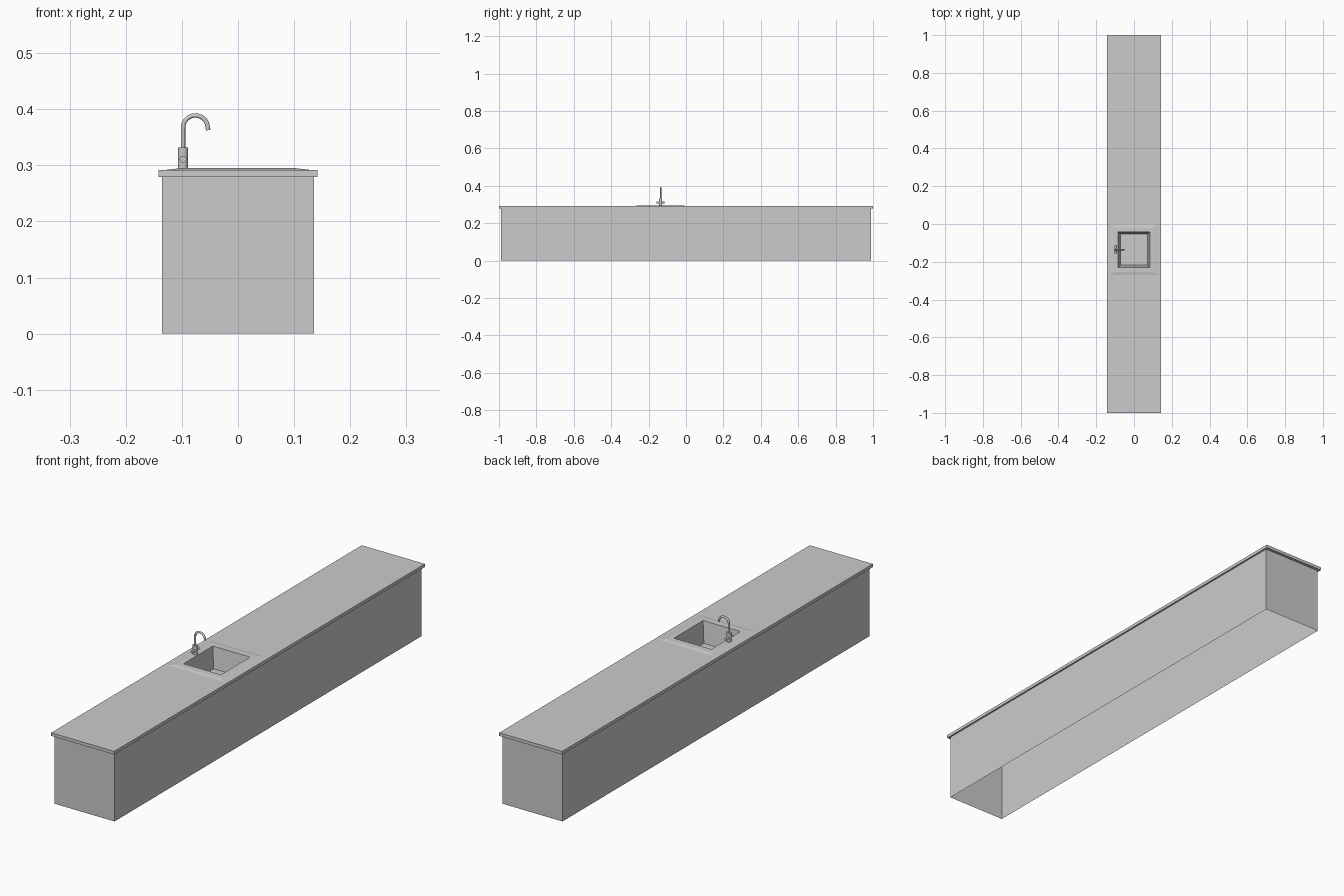
import bpy, bmesh, math
from mathutils import Vector

cube = bpy.data.objects.get("Cube")
if cube:
    bpy.data.objects.remove(cube, do_unlink=True)

GREY = (0.6, 0.6, 0.6, 1)
grey = bpy.data.materials.new("plain grey")
grey.use_nodes = True
grey.diffuse_color = GREY
grey.node_tree.nodes["Principled BSDF"].inputs["Base Color"].default_value = GREY

SINK_Y = -0.136
TAP = Vector((-0.098, SINK_Y, 0))


def finish(name, bm, smooth=False):
    mesh = bpy.data.meshes.new(name)
    bm.to_mesh(mesh)
    bm.free()
    obj = bpy.data.objects.new(name, mesh)
    bpy.context.collection.objects.link(obj)
    mesh.materials.append(grey)
    if smooth:
        bpy.ops.object.select_all(action="DESELECT")
        obj.select_set(True)
        bpy.context.view_layer.objects.active = obj
        bpy.ops.object.shade_smooth_by_angle(angle=math.radians(40))
    return obj


def skin(name, rings, cap_start=False, cap_end=False, smooth=False):
    """Join successive rings of points with quads."""
    bm = bmesh.new()
    loops = [[bm.verts.new(p) for p in ring] for ring in rings]
    n = len(loops[0])
    for a, b in zip(loops, loops[1:]):
        for i in range(n):
            j = (i + 1) % n
            bm.faces.new((a[i], a[j], b[j], b[i]))
    if cap_start:
        bm.faces.new(loops[0][::-1])
    if cap_end:
        bm.faces.new(loops[-1])
    return finish(name, bm, smooth)


def rect(hx, hy, z, cy=0):
    return [(sx * hx, cy + sy * hy, z) for sx, sy in ((-1, -1), (1, -1), (1, 1), (-1, 1))]


def circle(centre, radius, direction, sides=24):
    turn = Vector(direction).to_track_quat("Z", "Y")
    steps = [math.tau * i / sides for i in range(sides)]
    return [Vector(centre) + turn @ Vector((radius * math.cos(t), radius * math.sin(t), 0)) for t in steps]


def cylinder(name, start, end, radius):
    axis = Vector(end) - Vector(start)
    return skin(name, [circle(start, radius, axis), circle(end, radius, axis)], True, True, True)


# Cabinet: four walls, open underneath
skin("cabinet_walls", [rect(0.135, 0.988, 0), rect(0.135, 0.988, 0.279)])

# Worktop: overhanging slab with an opening for the sink
skin("worktop", [
    rect(0.135, 0.988, 0.279), rect(0.142, 1, 0.279), rect(0.142, 1, 0.292),
    rect(0.128, 0.133, 0.292, SINK_Y)])

# Sink: low sloping rim, tapering basin and flat floor
skin("sink", [
    rect(0.128, 0.133, 0.292, SINK_Y), rect(0.102, 0.118, 0.295, SINK_Y),
    rect(0.084, 0.094, 0.295, SINK_Y), rect(0.072, 0.082, 0.21, SINK_Y)], cap_end=True)
cylinder("drain", (0, SINK_Y, 0.208), (0, SINK_Y, 0.211), 0.008)

# Tap: body, cross handle and swan-neck spout
cylinder("tap_body", TAP + Vector((0, 0, 0.293)), TAP + Vector((0, 0, 0.332)), 0.009)
cylinder("tap_handle", TAP + Vector((0, -0.021, 0.311)), TAP + Vector((0, 0.021, 0.311)), 0.006)

BEND = 0.022
path = [TAP + Vector((0, 0, 0.33))]
for i in range(17):
    angle = math.pi * (1 - i / 16 * 1.06)
    path.append(TAP + Vector((BEND + BEND * math.cos(angle), 0, 0.367 + BEND * math.sin(angle))))
path[-1].x = path[-2].x + 0.001
rings = []
for i, point in enumerate(path):
    before, after = path[max(i - 1, 0)], path[min(i + 1, len(path) - 1)]
    direction = after - before
    # Frame built from the sideways axis so the tube never twists
    side = Vector((0, 1, 0))
    other = direction.normalized().cross(side)
    rings.append([point + 0.004 * (side * math.sin(t) - other * -math.cos(t))
                  for t in (math.tau * k / 16 for k in range(16))])
spout = skin("tap_spout", rings, True, True, True)

# Make the closed spout face outward
bm = bmesh.new()
bm.from_mesh(spout.data)
bmesh.ops.recalc_face_normals(bm, faces=bm.faces)
bm.to_mesh(spout.data)
bm.free()
